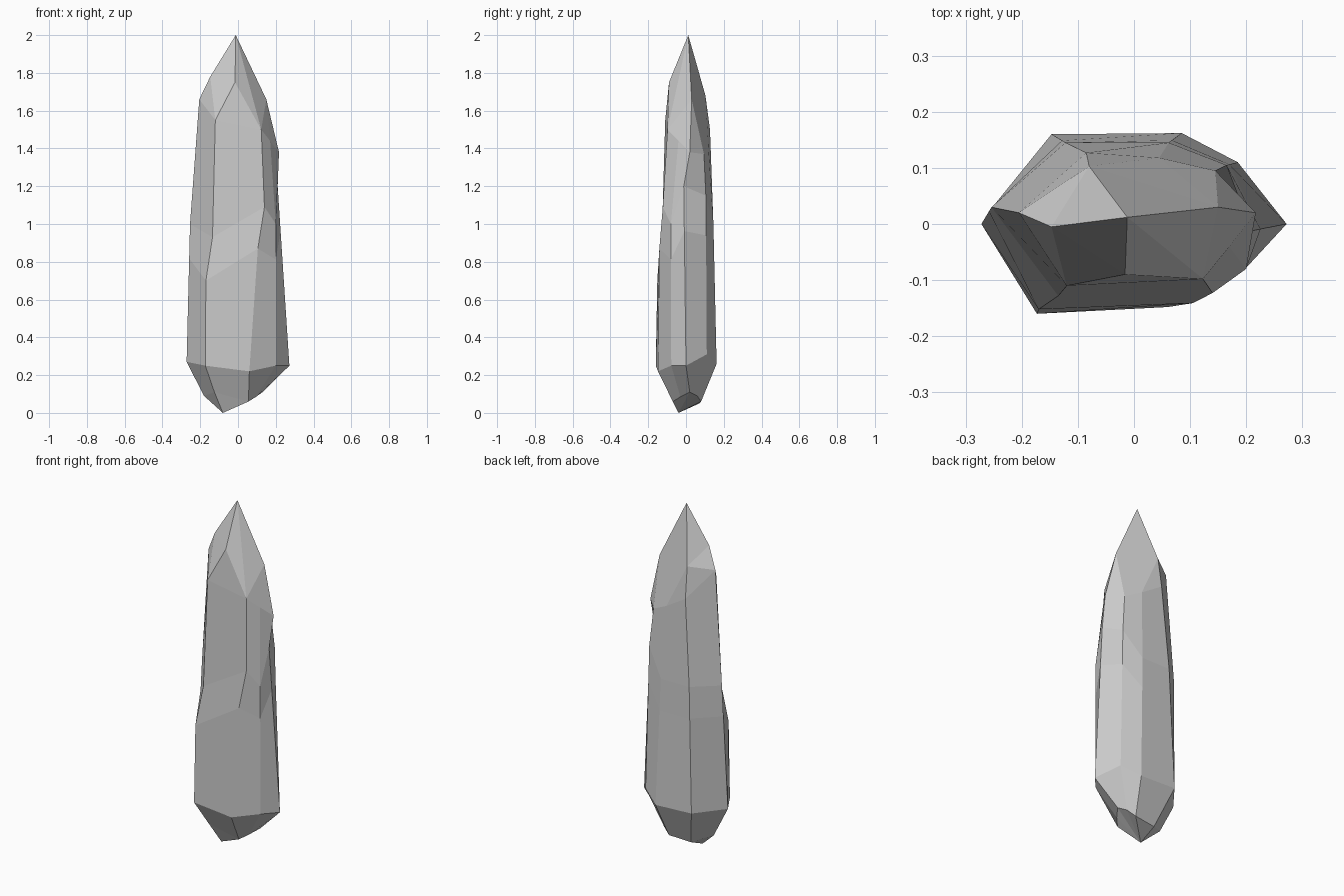
import bpy, bmesh
from mathutils import Vector

if "Cube" in bpy.data.objects:
    bpy.data.objects.remove(bpy.data.objects["Cube"])

# Cross-sections, 8 corners each, running: left, front-left, front-right,
# right-front, right, back-right, back, back-left
base = [(-.18, 0, .09), (-.125, -.09, .11), (.055, -.07, .06), (.095, -.03, .085),
        (.13, .02, .11), (.10, .06, .09), (.055, .08, .06), (-.08, .07, .05)]
belt = [(-.272, 0, .27), (-.173, -.16, .25), (.06, -.148, .22), (.20, -.078, .25),
        (.272, 0, .25), (.185, .11, .31), (.085, .162, .26), (-.147, .16, .27)]
waist = [(-.254, .03, 1.0), (-.135, -.128, .93), (.14, -.123, 1.09), (.20, -.08, 1.0),
         (.21, -.012, 1.2), (.165, .105, 1.15), (.062, .145, 1.0), (-.122, .145, 1.0)]
shoulder = [(-.205, .02, 1.66), (-.12, -.11, 1.55), (.123, -.098, 1.5), (.17, -.04, 1.44),
            (.217, .02, 1.38), (.145, .095, 1.37), (.045, .118, 1.42), (-.085, .127, 1.5)]

# Extra section between belt and waist, with a fuller front and narrower right ridge
middle = [Vector(a).lerp(Vector(b), .75) for a, b in zip(belt, waist)]
middle[1] = Vector((-.17, -.152, .7))
middle[2] = Vector((.105, -.141, .87))

bm = bmesh.new()
rings = [[bm.verts.new(p) for p in r] for r in (base, belt, middle, waist, shoulder)]

# Side facets
for low, high in zip(rings, rings[1:]):
    for i in range(8):
        j = (i + 1) % 8
        bm.faces.new((low[i], low[j], high[j], high[i]))

# Pointed root
root = bm.verts.new((-.08, -.04, 0))
for i in range(8):
    bm.faces.new((root, rings[0][(i + 1) % 8], rings[0][i]))

# Crown facets meeting at the tip
L, FL, FR, RF, R, BR, B, BL = rings[-1]
tip, ridge, left, right, back = [bm.verts.new(p) for p in (
    (-.012, .012, 2), (-.016, -.09, 1.75), (-.147, -.005, 1.78),
    (.15, .03, 1.66), (-.08, .103, 1.68))]
for f in ((FL, FR, ridge), (tip, ridge, FR), (tip, FR, right), (FR, RF, right),
          (RF, R, right), (tip, right, back), (right, R, BR), (right, BR, B),
          (right, B, back), (back, B, BL), (back, BL, L), (tip, back, left),
          (left, back, L), (left, L, FL), (left, FL, ridge), (left, ridge, tip)):
    bm.faces.new(f)

bmesh.ops.recalc_face_normals(bm, faces=bm.faces[:])
mesh = bpy.data.meshes.new("crystal_shard")
bm.to_mesh(mesh)
bm.free()
crystal = bpy.data.objects.new("crystal_shard", mesh)
bpy.context.collection.objects.link(crystal)
